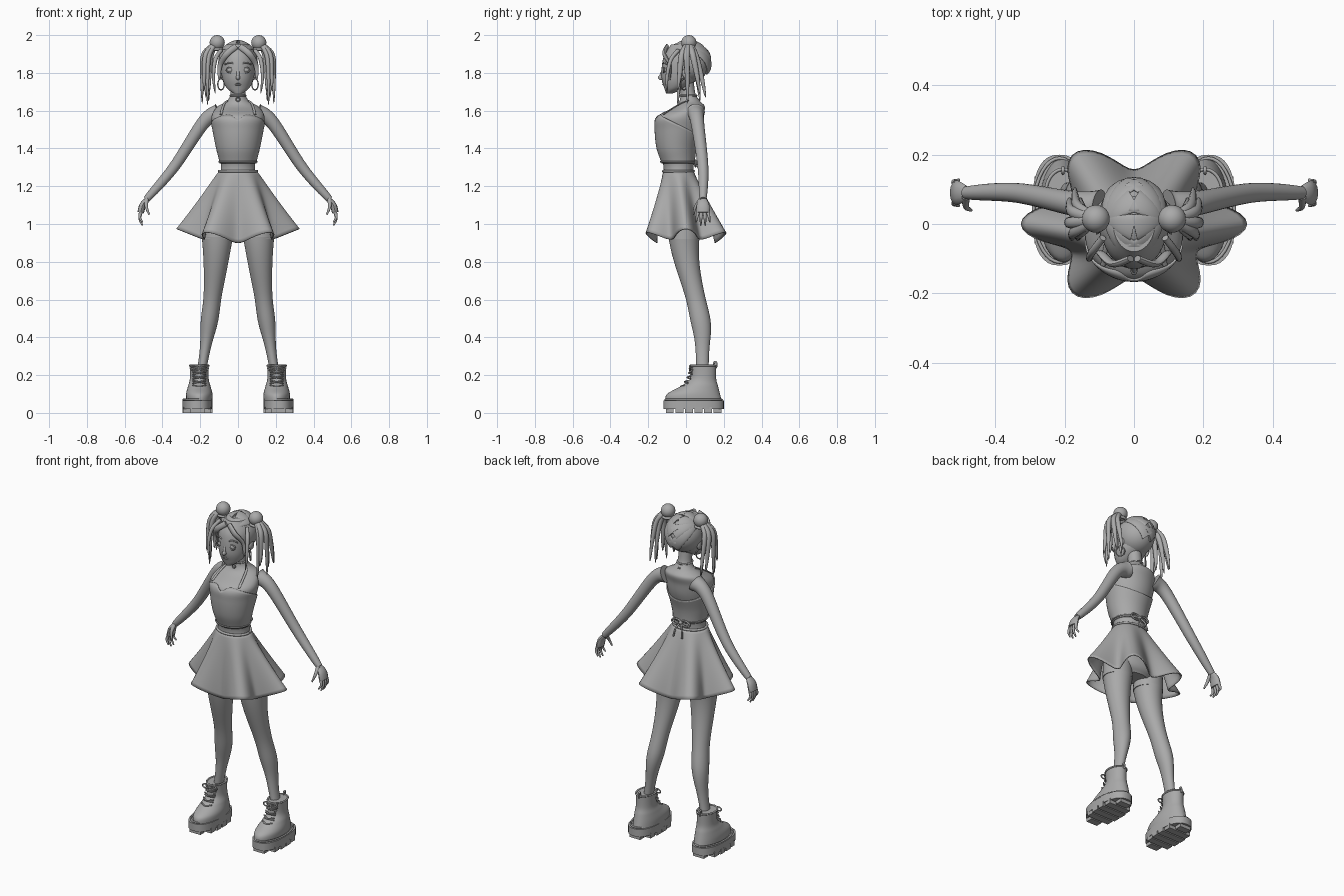
import bpy, bmesh
from math import sin, cos, pi, tau, exp, copysign, radians
from mathutils import Vector, Matrix

if "Cube" in bpy.data.objects:
    bpy.data.objects.remove(bpy.data.objects["Cube"])

material = bpy.data.materials.new("plain grey")
material.use_nodes = True
material.diffuse_color = (.4, .4, .4, 1)
shader = material.node_tree.nodes["Principled BSDF"]
shader.inputs["Base Color"].default_value = material.diffuse_color
X, Y, Z = Matrix.Identity(3)
parts = []


def finish(name, bm, mirror=False, thickness=0):
    bmesh.ops.recalc_face_normals(bm, faces=bm.faces)
    mesh = bpy.data.meshes.new(name)
    bm.to_mesh(mesh)
    bm.free()
    mesh.materials.append(material)
    part = bpy.data.objects.new(name, mesh)
    bpy.context.collection.objects.link(part)
    if thickness:
        part.modifiers.new("thickness", "SOLIDIFY").thickness = thickness
    if mirror:
        part.modifiers.new("mirror", "MIRROR")
    parts.append(part)


def through(*points, steps=8):
    """Smooth path through the given points of any dimension."""
    knots = [Vector(p) for p in (points[0], *points, points[-1])]
    path = []
    for a, b, c, d in zip(knots, knots[1:], knots[2:], knots[3:]):
        for step in range(steps):
            t = step / steps
            slope_in, slope_out = (c - a) / 2, (d - b) / 2
            ease = t * t * (3 - 2 * t)
            path.append(b * (1 - ease) + c * ease
                        + slope_in * t * (1 - t) ** 2 - slope_out * t * t * (1 - t))
    return path + [knots[-1]]


def oval(centre, u, v, sides=36, power=1):
    ring = []
    for side in range(sides):
        c, s = cos(tau * side / sides), sin(tau * side / sides)
        ring.append(centre + u * copysign(abs(c) ** power, c) + v * copysign(abs(s) ** power, s))
    return ring


def skin(name, rings, mirror=False, closed=True, thickness=0):
    bm = bmesh.new()
    loops = [[bm.verts.new(point) for point in ring] for ring in rings]
    for low, high in zip(loops, loops[1:]):
        for i in range(len(low)):
            bm.faces.new((low[i - 1], low[i], high[i], high[i - 1]))
    if closed:
        bm.faces.new(loops[0])
        bm.faces.new(loops[-1])
    finish(name, bm, mirror, thickness)


def stack(name, rings, x=0, mirror=False, power=1):
    """Level ovals, each given as (y, z, half width, half depth)."""
    skin(name, [oval(Vector((x, y, z)), X * width, Y * depth, power=power)
                for y, z, width, depth in rings], mirror)


def tube(name, path, radius, flat=1, ref=Y, mirror=True, sides=12):
    rings, last = [], len(path) - 1
    for i, point in enumerate(path):
        along = path[min(i + 1, last)] - path[max(i - 1, 0)]
        u = along.cross(ref).normalized()
        v = along.normalized().cross(u)
        r = radius(i / last) if callable(radius) else radius
        rings.append(oval(point, u * r, v * r * flat, sides))
    skin(name, rings, mirror)


def hoop(name, centre, u, v, radius, mirror=False):
    path = oval(Vector(centre), u, v)
    tube(name, path + path[:1], radius, ref=u.cross(v), mirror=mirror)


def blob(name, centre, size, mirror=True, cut=None, box=False):
    bm = bmesh.new()
    place = Matrix.Translation(centre) @ Matrix.Diagonal((*size, 1))
    if box:
        bmesh.ops.create_cube(bm, matrix=place)
    else:
        bmesh.ops.create_uvsphere(bm, u_segments=28, v_segments=18, radius=1, matrix=place)
    if cut:
        bmesh.ops.bisect_plane(bm, geom=bm.verts[:] + bm.edges[:] + bm.faces[:],
                               plane_co=cut[0], plane_no=cut[1], clear_inner=True)
    finish(name, bm, mirror)


def taper(start, end):
    return lambda t: start + (end - start) * t


def hair_lock(width):
    return lambda t: .001 + width * (1 - t) ** .8 * (.7 + t)


# Torso, neck and hips
torso = through((-.04, 1.24, .1, .08), (-.04, 1.31, .09, .08), (-.05, 1.4, .11, .1),
                (-.04, 1.5, .13, .12), (-.03, 1.57, .14, .12), (.02, 1.62, .11, .08),
                (.02, 1.65, .06, .055), (.01, 1.69, .04, .04), (0, 1.77, .04, .04))
stack("torso", torso)
stack("hips", through((0, .96, .09, .06), (0, 1.03, .16, .09), (-.04, 1.27, .09, .08)))


# Cropped halter top with a sweetheart neckline
def top_point(angle, t):
    forward = -sin(angle)
    rim = 1.525 + .06 * forward
    if forward > 0:
        rim -= .03 * exp(-(cos(angle) * 5) ** 2)
    z = taper(1.32, rim)(t)
    low, high = next(pair for pair in zip(torso, torso[1:]) if pair[1][1] >= z)
    ring = low + (high - low) * ((z - low[1]) / (high[1] - low[1]))
    ease = .006
    return Vector(((ring[2] + ease) * cos(angle), ring[0] + (ring[3] + ease) * sin(angle), z))


# Flared skirt with six waves
def skirt_point(angle, t):
    lobe = cos(6 * angle)
    wave = 1 + .21 * lobe * t
    flare = t ** .92
    hem = .925 + .025 * (lobe + cos(angle) ** 2)
    return Vector((taper(.1, .27)(flare) * wave * cos(angle),
                   taper(-.04, 0)(t) + taper(.08, .2)(flare) * wave * sin(angle),
                   taper(1.28, hem)(t)))


for name, surface in (("halter_top", top_point), ("flared_skirt", skirt_point)):
    sides, rows = 96, 18
    skin(name, [[surface(tau * i / sides, row / rows) for i in range(sides)]
                for row in range(rows + 1)], closed=False, thickness=.006)

hoop("skirt_waistband", (0, -.04, 1.28), X * .1, Y * .08, .007)
hoop("top_hem", (0, -.045, 1.33), X * .1, Y * .09, .004)
hoop("choker", (0, .01, 1.68), X * .04, Y * .045, .005)
hoop("choker_pendant", (0, -.04, 1.66), X * .01, Z * .01, .003)
tube("halter_strap", through((.09, -.12, 1.58), (.08, -.06, 1.62), (.06, 0, 1.65), (0, .07, 1.66)),
     .007, flat=.5, ref=Z)

# Bow at the back of the waist
knot = Vector((0, .05, 1.32))
blob("bow_knot", knot, Vector((1, 1, 1)) * .012, mirror=False)
hoop("bow_loop", knot + X * .03, X * .03, Z * .016, .005, mirror=True)
tube("bow_tail", through(knot, knot + X * .02 + Y * .02 - Z * .03, knot + X * .03 + Y * .03 - Z * .08), .005)

# Arms and hands
wrist = Vector((.485, .09, 1.13))
palm_end = wrist + X * .03 - Z * .07
tube("arm", through((.1, .05, 1.59), (.18, .06, 1.54), (.34, .09, 1.3), wrist),
     lambda t: .03 + .02 * (1 - t) ** 3 - .012 * t ** 4, sides=24)
tube("palm", through(wrist, wrist + X * .02 - Z * .03, palm_end), lambda t: .01 + .008 * sin(2 * t), flat=2)
for finger in range(4):
    spread = finger / 1.5 - 1
    base = palm_end + Y * .027 * spread
    tip = base - X * .01 + Y * .01 * spread - Z * (.07 - .02 * spread ** 2)
    tube("finger", through(base, base.lerp(tip, .5) + X * .01, tip), taper(.01, .004))
tube("thumb", through(wrist - Y * .01, wrist - Y * .04 - Z * .04, wrist - X * .015 - Y * .05 - Z * .08),
     taper(.013, .004))


# Legs, swept back below the knee, with a calf swell
def leg_ring(t):
    fold = min(1, t * 1.25)
    bend = fold * fold * (3 - 2 * fold)
    girth = .025 + .057 * (1 - t) ** 1.6 + .01 * exp(-((t - .65) * 7) ** 2)
    centre = Vector((taper(.11, .19)(t ** 1.5), taper(-.01, .087)(bend), taper(.93, .24)(t)))
    return oval(centre, X * girth, Y * (girth + .008 * bend))


skin("leg", [leg_ring(row / 30) for row in range(31)], mirror=True)
stack("shorts_leg", through((-.01, .92, .085, .08), (-.01, 1.05, .08, .08)), x=.11, mirror=True)

# Platform boots
foot, length = Vector((.215, .04, 0)), .16
stack("boot_sole", [(foot.y, z, length / 2, length) for z in (.02, .065)], foot.x, True, power=.8)
stack("boot_upper", through((.04, .06, .07, .15), (.04, .1, .07, .14), (.07, .14, .06, .1),
                            (.09, .18, .05, .07), (.09, .25, .05, .07)), .205, True)
for bar in range(6):
    offset = (bar - 2.5) / 2.7
    size = Vector((length * (1 - abs(offset) ** 3) ** .5, .042, .03))
    blob("sole_tread", foot + Y * length * offset * .85 + Z * .015, size, box=True)
hoop("boot_welt", foot + Z * .07, X * .075, Y * .15, .005, mirror=True)
hoop("boot_cuff", (.205, .09, .25), X * .05, Y * .068, .005, mirror=True)
hoop("boot_pull_tab", (.205, .155, .255), Y * .008, Z * .016, .005, mirror=True)
for row in range(5):
    lace = Vector((.205, .02 - .045 * (1 - row / 4) ** 2, .14 + .024 * row))
    for side in (-X, X):
        ends = side * .035 + Z * .007
        tube("boot_lace", through(lace - ends + Y * .015, lace - Y * .002, lace + ends + Y * .015), .004)
for side in (-X, X):
    hoop("lace_bow", lace + side * .025, X * .022, Z * .012, .004, mirror=True)

# Head and face
stack("head", through((-.09, 1.69, .02, .015), (-.06, 1.72, .06, .055), (-.03, 1.78, .085, .1),
                      (0, 1.88, .095, .12), (0, 1.95, .06, .08)))
eye = Vector((.04, -.11, 1.815))
blob("nose", (0, -.13, 1.775), (.011, .018, .014), mirror=False)
tube("nose_bridge", through((0, -.115, 1.83), (0, -.135, 1.78)), .008, ref=X, mirror=False)
blob("eye", eye, (.02, .013, .014))
hoop("eyelid", eye - Y * .008, X * .022, Z * .014, .003, mirror=True)
tube("eyebrow", through(eye - X * .02 - Y * .01 + Z * .03, eye - Y * .006 + Z * .04,
                        eye + X * .03 + Y * .01 + Z * .03), .004, ref=Z)
for z in (1.738, 1.748):
    blob("lip", (0, -.11, z), (.022, .016, .006), mirror=False)
blob("ear", (.09, 0, 1.8), (.012, .02, .03))
hoop("hoop_earring", (.09, -.01, 1.74), (X - Y) * .017, Z * .03, .0035, mirror=True)

# Hair cap and buns, with broad combed locks running from the parting to each bun
skull, skull_size = Vector((0, .01, 1.855)), Vector((.105, .115, .108))
bun = Vector((.11, .015, 1.96))
blob("hair_cap", skull, skull_size, mirror=False, cut=((0, -.105, 1.905), (0, .8, .6)))
blob("hair_bun", bun, Vector((1, 1, 1)) * .04)
hoop("hair_tie", bun - Z * .035, X * .028, Y * .028, .008, mirror=True)
toward_bun = (bun - skull).normalized()
for lock in range(5):
    angle = radians(40 + 40 * lock)
    parting = Vector((.01, -cos(angle), sin(angle)))
    path = [skull + parting.lerp(toward_bun, step / 9).normalized() * skull_size for step in range(9)]
    tube("combed_lock", path, taper(.04, .018), flat=.3, ref=parting + toward_bun, sides=20)

# Fringe and face-framing locks
tube("fringe", through((.01, -.1, 1.94), (.06, -.115, 1.9), (.095, -.085, 1.84), (.1, -.085, 1.76)),
     hair_lock(.021), flat=.6)
tube("face_lock", through((.09, -.04, 1.92), (.12, -.08, 1.87), (.13, -.1, 1.78), (.12, -.1, 1.69)),
     hair_lock(.013))

# Pigtails: a ring of tapering strands falling from each bun
for strand in range(7):
    angle = tau * strand / 7
    x, y = .165 + .02 * sin(angle), .02 + .06 * cos(angle)
    tip = 1.67 + .04 * sin(3 * angle)
    tube("pigtail_strand", through(bun, (x - .005, y * .6, 1.9), (x + .005, y, 1.79), (x + .005, y * 1.3, tip)),
         hair_lock(.017), flat=1.2)

bpy.ops.object.select_all(action="DESELECT")
for part in parts:
    part.select_set(True)
bpy.context.view_layer.objects.active = parts[0]
bpy.ops.object.shade_smooth_by_angle(angle=radians(40))
